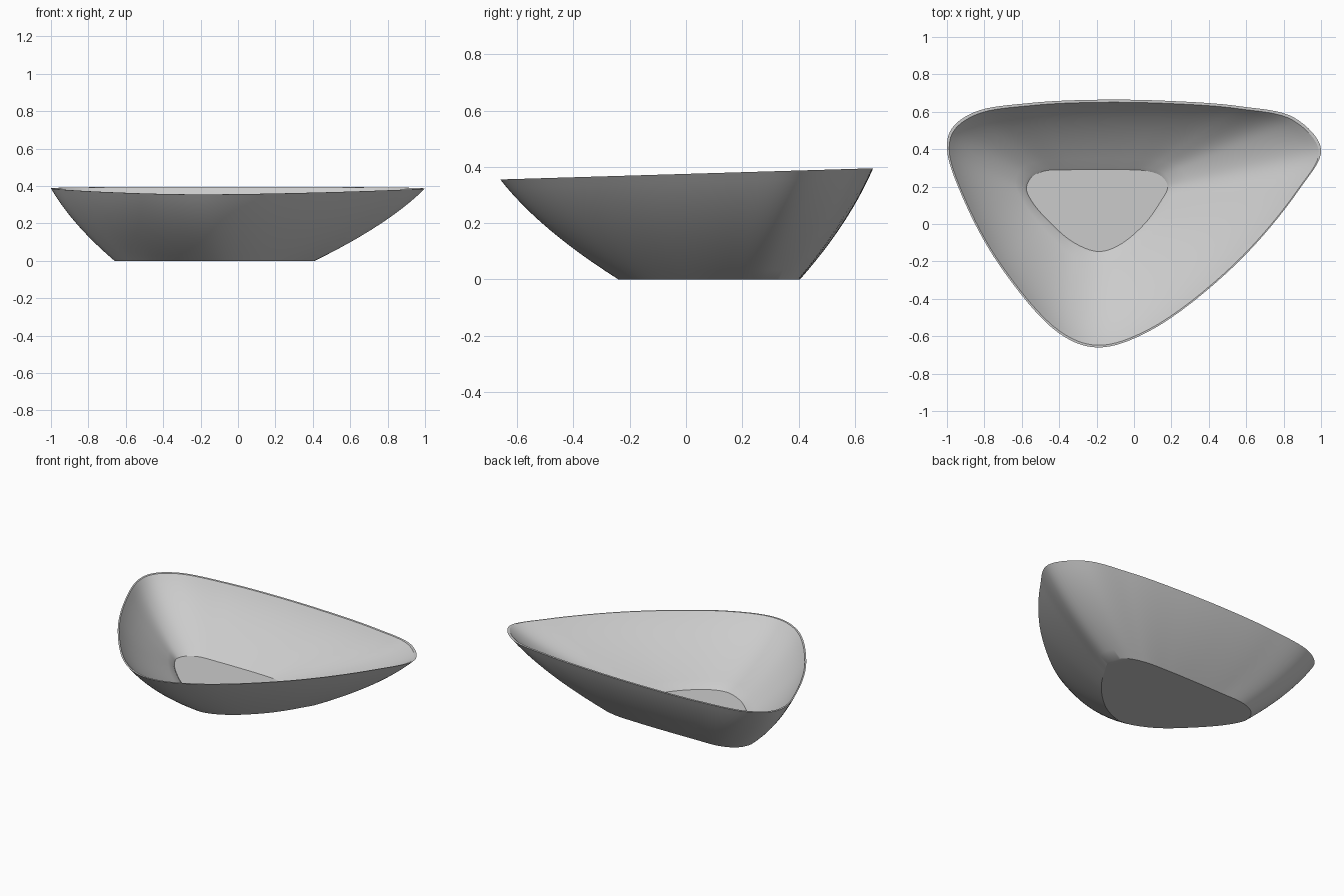
import bpy
import bmesh
from mathutils import Vector

if "Cube" in bpy.data.objects:
    bpy.data.objects.remove(bpy.data.objects["Cube"])

# Matching control points of the rim and the inner floor, clockwise from the left corner
RIM = [(-1, .4), (-.975, .51), (-.85, .6), (-.55, .648), (-.185, .665), (.2, .658),
       (.565, .63), (.86, .567), (1, .4), (.885, .187), (.54, -.22), (.083, -.572),
       (-.195, -.66), (-.4, -.585), (-.72, -.22), (-.92, .15)]
FLOOR = [(-.575, .19), (-.55, .25), (-.48, .285), (-.34, .292), (-.185, .294), (-.06, .293),
         (.07, .285), (.147, .257), (.18, .2), (.14, .118), (.055, 0), (-.08, -.113),
         (-.19, -.147), (-.32, -.10), (-.45, .01), (-.543, .118)]


def smooth_loop(points, steps=8):
    """Closed centripetal spline through the points."""
    pts = [Vector(p) for p in points]
    n, out = len(pts), []
    for i in range(n):
        p = [pts[(i + j - 1) % n] for j in range(4)]
        t = [0.0]
        for a, b in zip(p, p[1:]):
            t.append(t[-1] + (b - a).length ** .5)
        for s in range(steps):
            x = t[1] + (t[2] - t[1]) * s / steps
            level = p
            for spans in ([(0, 1), (1, 2), (2, 3)], [(0, 2), (1, 3)], [(1, 2)]):
                level = [level[k].lerp(level[k + 1], (x - t[a]) / (t[b] - t[a]))
                         for k, (a, b) in enumerate(spans)]
            out.append(level[0])
    return out


def fit(loop, x0, x1, y0, y1):
    """Stretch a loop to a bounding box."""
    xs, ys = [p.x for p in loop], [p.y for p in loop]
    return [Vector((x0 + (p.x - min(xs)) / (max(xs) - min(xs)) * (x1 - x0),
                    y0 + (p.y - min(ys)) / (max(ys) - min(ys)) * (y1 - y0))) for p in loop]


def rim_height(p):
    return .375 + .03 * p.y


def wall(low, high, z0, bulge, rows=12):
    """Rings of a bulging wall between two outlines, bottom to top."""
    rings = []
    for r in range(rows + 1):
        u = r / rows
        f = u + bulge * u * (1 - u)
        rings.append([(*a.lerp(b, f), z0 + (rim_height(b) - z0) * u)
                      for a, b in zip(low, high)])
    return rings


rim = fit(smooth_loop(RIM), -1, 1, -.66, .665)
inner_rim = fit(rim, -.988, .988, -.648, .651)
base = fit(smooth_loop(FLOOR), -.66, .41, -.24, .405)
floor = fit(smooth_loop(FLOOR), -.575, .18, -.147, .292)
floor_lip = fit(floor, -.587, .197, -.163, .308)

# Bowl: outer wall upward, over the rim, inner wall down to the floor
rings = wall(base, rim, 0, .34)
rings += wall(floor_lip, inner_rim, .072, .42)[::-1]
rings.append([(*p, .06) for p in floor])

bm = bmesh.new()
loops = [[bm.verts.new(co) for co in ring] for ring in rings]
n = len(rim)
for a, b in zip(loops, loops[1:]):
    for i in range(n):
        j = (i + 1) % n
        bm.faces.new((a[i], a[j], b[j], b[i]))
bm.faces.new(loops[0])
bm.faces.new(loops[-1])
bmesh.ops.recalc_face_normals(bm, faces=bm.faces)
mesh = bpy.data.meshes.new("bowl")
bm.to_mesh(mesh)
bm.free()
bowl = bpy.data.objects.new("bowl", mesh)
bpy.context.collection.objects.link(bowl)
bpy.context.view_layer.objects.active = bowl
bowl.select_set(True)
bpy.ops.object.shade_smooth_by_angle(angle=.5)
